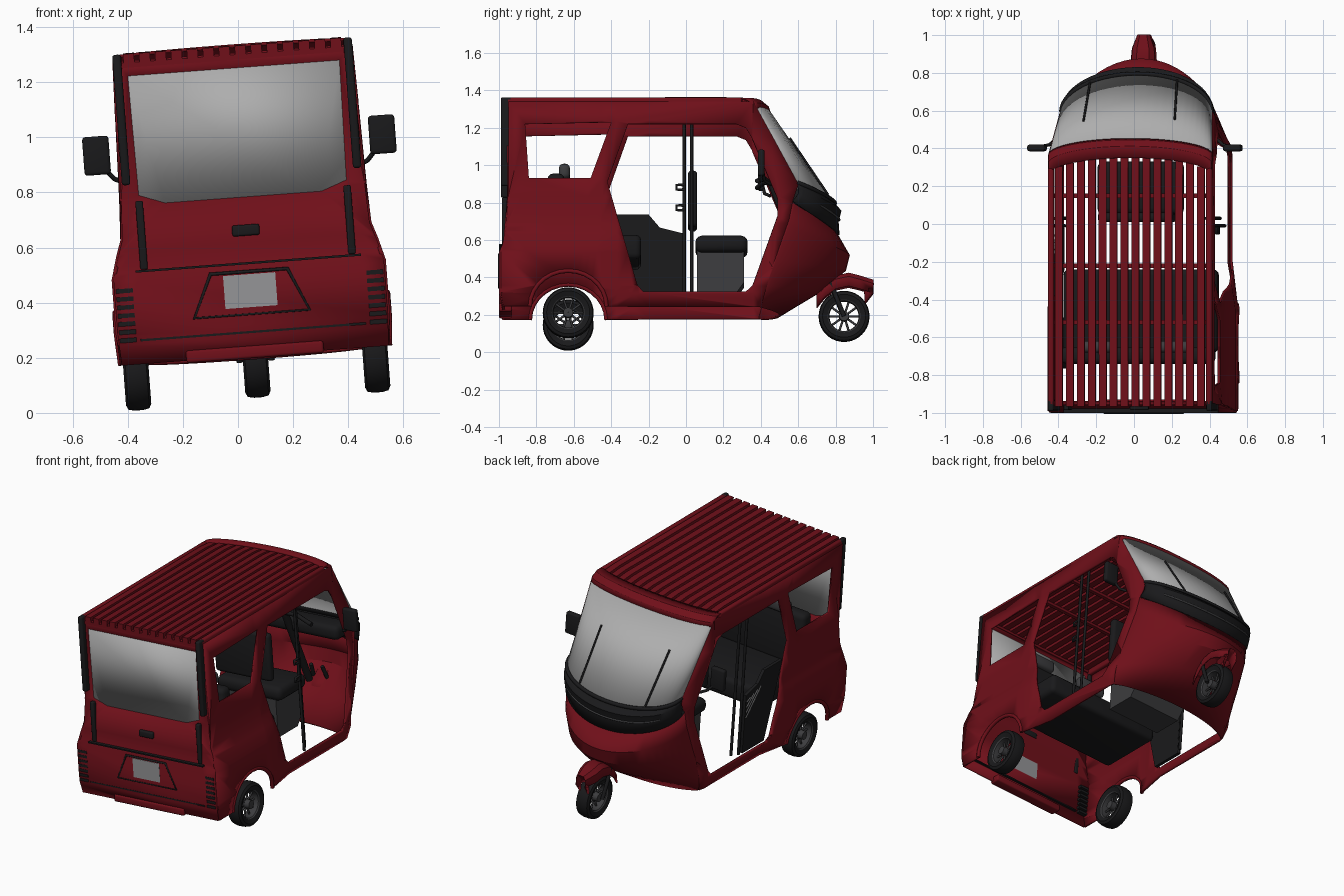
import bpy, bmesh, math
from mathutils import Matrix, Vector

if "Cube" in bpy.data.objects:
    bpy.data.objects.remove(bpy.data.objects["Cube"])

# the whole vehicle leans slightly to one side
LEAN = Matrix.Translation((0.078, 0, 0)) @ Matrix.Rotation(-0.075, 4, 'Y')

def mat(name, c):
    m = bpy.data.materials.new(name)
    m.diffuse_color = (*c, 1)
    m.use_nodes = True
    m.node_tree.nodes["Principled BSDF"].inputs["Base Color"].default_value = m.diffuse_color
    return m

RED = mat("red_paint", (0.16, 0.005, 0.010))
BLACK = mat("black_plastic", (0.010, 0.010, 0.011))
DARK = mat("dark_grey", (0.045, 0.045, 0.048))
GLASS = mat("glass", (0.42, 0.42, 0.42))
METAL = mat("metal", (0.3, 0.3, 0.31))

def finish(name, data, m):
    o = bpy.data.objects.new(name, data)
    bpy.context.collection.objects.link(o)
    data.materials.append(m)
    o.matrix_world = LEAN
    return o

def mesh(name, bm, m, thick=0, mirror=False):
    bmesh.ops.recalc_face_normals(bm, faces=bm.faces)
    me = bpy.data.meshes.new(name)
    bm.to_mesh(me)
    bm.free()
    o = finish(name, me, m)
    if thick:
        s = o.modifiers.new("thickness", 'SOLIDIFY')
        s.thickness, s.offset = thick, 0
    if mirror:
        o.modifiers.new("mirror", 'MIRROR')
    return o

def box(name, lo, hi, m, bevel=0, mirror=False):
    bm = bmesh.new()
    bmesh.ops.create_cube(bm, size=1)
    for v in bm.verts:
        v.co = [a + (b - a) * (c + 0.5) for a, b, c in zip(lo, hi, v.co)]
    if bevel:
        bmesh.ops.bevel(bm, geom=bm.edges[:], offset=bevel, segments=3, profile=0.5, affect='EDGES')
    return mesh(name, bm, m, mirror=mirror)

def tube(name, pts, r, m, closed=False):
    c = bpy.data.curves.new(name, 'CURVE')
    c.dimensions, c.bevel_depth, c.bevel_resolution, c.use_fill_caps = '3D', r, 2, True
    s = c.splines.new('POLY')
    s.points.add(len(pts) - 1)
    for p, q in zip(s.points, pts):
        p.co = (*q, 1)
    s.use_cyclic_u = closed
    return finish(name, c, m)

def loft(name, rows, m, thick=0.012, closed=False):
    bm = bmesh.new()
    g = [[bm.verts.new(p) for p in r] for r in rows]
    for a, b in zip(g, g[1:] + ([g[0]] if closed else [])):
        for i in range(len(a) - 1):
            bm.faces.new((a[i], a[i + 1], b[i + 1], b[i]))
    return mesh(name, bm, m, thick)

def prism(name, pts, x0, x1, m):
    bm = bmesh.new()
    f = bm.faces.new([bm.verts.new((x0, *p)) for p in pts])
    r = bmesh.ops.extrude_face_region(bm, geom=[f])
    for v in r["geom"]:
        if isinstance(v, bmesh.types.BMVert):
            v.co.x = x1
    return mesh(name, bm, m)

def panel(name, loops, fn, m, cuts_u, cuts_v, mirror=False):
    # flat outline with holes, sliced and then bent to shape
    bm = bmesh.new()
    for lp in loops:
        vs = [bm.verts.new((u, v, 0)) for u, v in lp]
        for a, b in zip(vs, vs[1:] + vs[:1]):
            bm.edges.new((a, b))
    bmesh.ops.triangle_fill(bm, use_beauty=True, edges=bm.edges[:], normal=(0, 0, 1))
    for cuts, no in ((cuts_u, Vector((1, 0, 0))), (cuts_v, Vector((0, 1, 0)))):
        for c in cuts:
            bmesh.ops.bisect_plane(bm, geom=bm.verts[:] + bm.edges[:] + bm.faces[:], plane_co=no * c, plane_no=no)
    for v in bm.verts:
        v.co = fn(v.co.x, v.co.y)
    return mesh(name, bm, m, 0.014, mirror)

def lathe(name, prof, c, m, n=40):
    rows = [[(c[0] + x, c[1] + r * math.cos(a), c[2] + r * math.sin(a)) for r, x in prof]
            for a in (2 * math.pi * i / n for i in range(n))]
    return loft(name, rows, m, 0, True)

def interp(t, z):
    for (a, p), (b, q) in zip(t, t[1:]):
        if z <= b:
            return p + (q - p) * max(0, (z - a) / (b - a))
    return t[-1][1]

# half width of the body at any height, rear and front
REAR = [(.21, .485), (.32, .492), (.52, .492), (.60, .47), (.66, .45), (.8, .443), (1.31, .43)]
FRONT = [(.21, .44), (.28, .46), (.5, .455), (.8, .445), (1.31, .43)]
BACK = [(.21, -.975), (.28, -.992), (.5, -.992), (.55, -.97), (.62, -.965), (.8, -.95), (1.31, -.95)]

def width(y, z):
    t = min(1, max(0, (y + .45) / .25))
    return interp(REAR, z) * (1 - t) + interp(FRONT, z) * t - max(0, y - .36) * .19

# side walls with wheel arch, rear window and door opening
arch = [(-.63 + .205 * math.cos(a), .21 + .19 * math.sin(a)) for a in (math.pi * i / 14 for i in range(15))]
outer = [(-.95, 1.31), (.36, 1.31), (.60, .87), (.57, .78), (.55, .68), (.46, .42), (.40, .21)] + arch + \
        [(-.975, .21), (-.99, .28), (-.99, .5), (-.965, .62), (-.95, .8)]
window = [(-.86, 1.19), (-.40, 1.20), (-.51, .90), (-.84, .90)]
door = [(-.31, 1.19), (.27, 1.19), (.32, 1.17), (.35, 1.12), (.49, .79), (.49, .70), (.355, .32), (.32, .29),
        (-.23, .29), (-.26, .32), (-.42, .88)]
panel("side_wall", [outer, window, door], lambda y, z: (width(y, z), y, z), RED,
      (-.45, -.37, -.29, -.2, .36, .46), (.28, .32, .5, .52, .6, .66, .8), True)

# rear wall with window opening
zs = [.21, .32, .52, .60, .66, .8, 1.31]
rear = [(width(-.9, z), z) for z in zs] + [(-width(-.9, z), z) for z in zs[::-1]]
glass = [(-.385, 1.255), (.385, 1.255), (.378, .82), (.285, .785), (-.285, .785), (-.378, .82)]
panel("rear_wall", [rear, glass], lambda x, z: (x, interp(BACK, z), z), RED, (), (.28, .5, .55, .62, .8))
panel("rear_window", [glass], lambda x, z: (x, -.95, z), GLASS, (), ())

# curved nose, lamp band, windscreen and roof lip: rows of (side y, side z, front y, front z, sharpness)
def arc(ys, z0, yf, zf, q=1, n=28):
    w = width(ys, z0)
    out = []
    for i in range(n + 1):
        a = math.pi * (i / n - .5)
        c = max(0, math.cos(a))
        out.append((w * math.sin(a), ys + (yf - ys) * c ** q, z0 + (zf - z0) * c))
    return out

nose = [(.56, .78, .80, .64, 1.1), (.54, .68, .87, .52, 1.45), (.47, .46, .85, .44, 1.7), (.42, .32, .72, .33, 1.7), (.39, .21, .50, .20, 1.5)]
loft("nose_shell", [arc(*r) for r in nose], RED)
band = [(.59, .88, .785, .80), (.60, .85, .825, .755), (.60, .82, .81, .70), (.57, .78, .815, .63, 1.1)]
loft("lamp_band", [arc(*r) for r in band], BLACK)
tube("lamp_band_lip", arc(.595, .88, .795, .80), .012, BLACK)
tube("lamp_band_trim", arc(.60, .82, .82, .71)[5:-5], .006, DARK)
screen = [arc(.365, 1.29, .44, 1.295), arc(.59, .88, .785, .80)]
loft("windscreen", screen, GLASS, .008)
loft("roof_front_lip", [arc(.26, 1.325, .35, 1.335), arc(.32, 1.325, .41, 1.33), arc(.36, 1.30, .44, 1.305), arc(.37, 1.27, .45, 1.275)], RED)
for i in (8, 19):
    p = [Vector(r[i]) + Vector((0, .012, .006)) for r in screen]
    tube("wiper", [p[1].lerp(p[0], .02), p[1].lerp(p[0], .65)], .006, BLACK)

# roof slats, rails and cross beams
for i in range(14):
    x = (i - 6.5) * .058
    e = .29 + .08 * (1 - (x / .42) ** 2)
    prism("roof_slat", [(-.965, 1.30), (-.965, 1.335), (e - .1, 1.338), (e, 1.33), (e, 1.305)], x - .02, x + .02, RED)
box("roof_rail", (.403, -.965, 1.27), (.436, .30, 1.335), RED, .012, True)
for y in (-.95, -.52, -.22, .15):
    box("roof_cross_beam", (-.42, y - .012, 1.285), (.42, y + .012, 1.303), RED)

# rear details
box("rear_corner_trim", (.405, -.99, .86), (.436, -.93, 1.335), BLACK, .01, True)
box("rear_hinge_strip", (.365, -.985, .55), (.392, -.955, .80), BLACK, .006, True)
tube("plate_frame", [(-.21, -.998, .36), (.21, -.998, .36), (.14, -.998, .515), (-.14, -.998, .515)], .007, BLACK, True)
box("number_plate", (-.095, -1.0, .385), (.095, -.985, .505), METAL)
for z in (.295, .545):
    box("rear_seam", (-.41, -1.0, z - .004), (.41, -.97, z + .004), BLACK)
box("tailgate_handle", (-.05, -.985, .645), (.05, -.95, .685), BLACK, .008)
box("rear_bumper", (-.25, -1.0, .20), (.25, -.93, .245), RED, .01)
for i in range(7):
    z = .29 + i * .03
    box("tail_lamp_slat", (.425, -1.0, z), (.486, -.96, z + .016), BLACK, mirror=True)

# wheels
def wheel(name, x, y, z):
    c = (x, y, z)
    lathe(name + "_tyre", [(.088, -.036), (.115, -.046), (.131, -.038), (.136, -.015), (.136, .015), (.131, .038), (.115, .046), (.088, .036)], c, BLACK)
    lathe(name + "_rim", [(.09, -.036), (.082, -.03), (.078, 0), (.082, .03), (.09, .036)], c, DARK)
    lathe(name + "_hub", [(.001, -.04), (.026, -.038), (.028, 0), (.026, .038), (.001, .04)], c, DARK, 20)
    for k in range(10):
        a = k * math.pi / 5
        d = Vector((0, math.cos(a), math.sin(a)))
        tube(name + "_spoke", [Vector(c) + d * .02, Vector(c) + d * .082], .006, DARK)

for s in (1, -1):
    wheel("rear_wheel", s * .435, -.63, .178)
    tube("wheel_arch_lip", [(s * (width(y, z) + .002), y, z) for y, z in arch], .012, RED)
    tube("front_fork", [(s * .058, .845, .19), (s * .058, .80, .30), (s * .04, .74, .46)], .012, BLACK)
    tube("mirror_arm", [(s * .425, .45, .87), (s * .46, .42, .885), (s * .50, .41, .93)], .009, BLACK)
    tube("door_post", [(s * .425, -.01, .28), (s * .42, -.01, 1.27)], .009, BLACK)
    tube("partition_post", [(s * .40, .03, .28), (s * .40, .03, 1.27)], .009, BLACK)
for z in (.73, .84):
    tube("grab_handle", [(.425, -.01, z), (.425, -.05, z), (.425, -.05, z + .025), (.425, -.01, z + .025)], .008, BLACK)
wheel("front_wheel", 0, .845, .192)
box("mirror", (.472, .385, .905), (.568, .42, 1.045), BLACK, .012, True)

# front mudguard with a pointed beak
path = [(.70, .31, .055), (.74, .36, .06), (.80, .405, .065), (.87, .42, .065), (.93, .405, .06), (1.0, .385, .035), (.955, .325, .03)]
loft("front_mudguard", [[(x * w, y, z - d) for x, d in ((-1, .07), (-.9, .02), (-.5, 0), (.5, 0), (.9, .02), (1, .07))]
                        for y, z, w in path], RED, .008)

# driver area
prism("driver_seat_base", [(.06, .53), (.06, .29), (.26, .29), (.31, .36), (.31, .53)], -.19, .19, DARK)
box("driver_seat", (-.23, .05, .52), (.23, .33, .61), BLACK, .035)
box("driver_backrest", (-.20, .01, .66), (.20, .06, .96), BLACK, .02)
box("dashboard", (-.34, .50, .76), (.34, .64, .85), BLACK, .03)
tube("steering_column", [(0, .66, .40), (0, .46, .90)], .022, BLACK)
tube("handlebar", [(-.25, .38, .90), (-.12, .42, .92), (0, .46, .90), (.12, .42, .92), (.25, .38, .90)], .013, BLACK)

# passenger area
box("bench_seat", (-.41, -.68, .47), (.41, -.24, .60), BLACK, .03)
box("bench_backrest", (-.40, -.74, .58), (.40, -.65, .93), BLACK, .03)
box("headrest", (.10, -.68, .91), (.30, -.62, .99), DARK, .025, True)

# half door on one side with slanted ribs
prism("half_door", [(-.38, .77), (-.20, .77), (-.14, .70), (-.02, .67), (-.02, .29), (-.24, .29)], -.445, -.425, BLACK)
for k in range(4):
    tube("half_door_rib", [(-.447, -.17 + k * .035, .68 - k * .012), (-.447, -.03, .52 + k * .035)], .004, METAL)

bpy.context.view_layer.update()
meshes = [o for o in bpy.context.scene.objects if o.type == 'MESH']
for o in meshes:
    o.select_set(True)
bpy.context.view_layer.objects.active = meshes[0]
bpy.ops.object.shade_smooth_by_angle(angle=math.radians(30))
